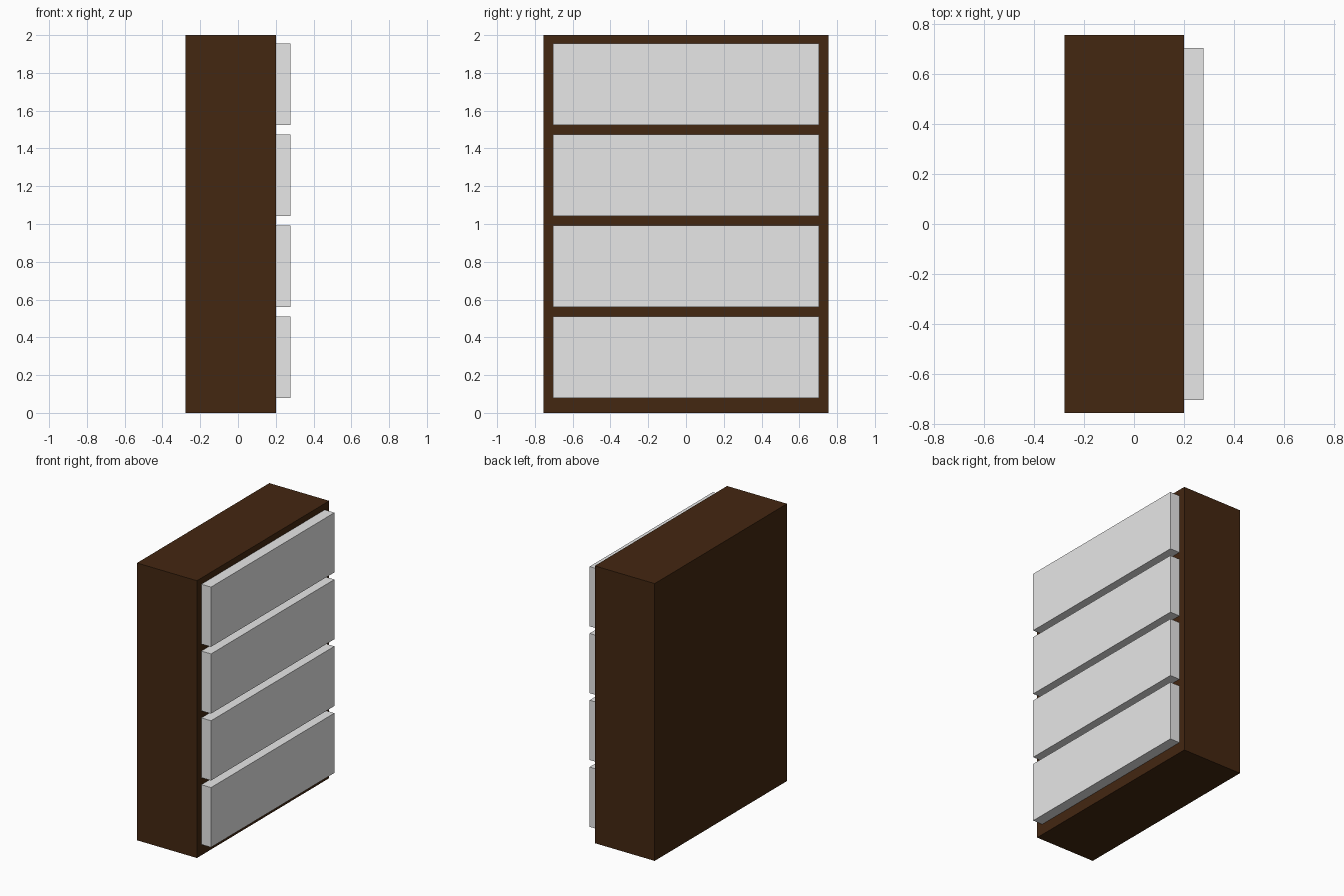
import bpy

if "Cube" in bpy.data.objects:
    bpy.data.objects.remove(bpy.data.objects["Cube"])


def material(name, rgb):
    m = bpy.data.materials.new(name)
    m.diffuse_color = (*rgb, 1.0)
    m.use_nodes = True
    m.node_tree.nodes["Principled BSDF"].inputs["Base Color"].default_value = m.diffuse_color
    return m


def box(name, x, y, z, mat):
    """Axis-aligned box from (min, max) ranges."""
    bpy.ops.mesh.primitive_cube_add(size=1)
    ob = bpy.context.object
    ob.name = name
    for v in ob.data.vertices:
        for i, (lo, hi) in enumerate((x, y, z)):
            v.co[i] = hi if v.co[i] > 0 else lo
    ob.data.materials.append(mat)
    return ob


wood = material("dark brown wood", (0.057, 0.020, 0.0055))
grey = material("light grey", (0.8, 0.8, 0.8))

# Cabinet carcass
box("cabinet_body", (-0.278, 0.2), (-0.754, 0.754), (0.0, 2.0), wood)

# Four drawer fronts standing proud of the right-hand side
for i in range(4):
    z0 = 0.078 + i * 0.482
    box(f"drawer_front_{i + 1}", (0.19, 0.277), (-0.703, 0.703), (z0, z0 + 0.431), grey)
